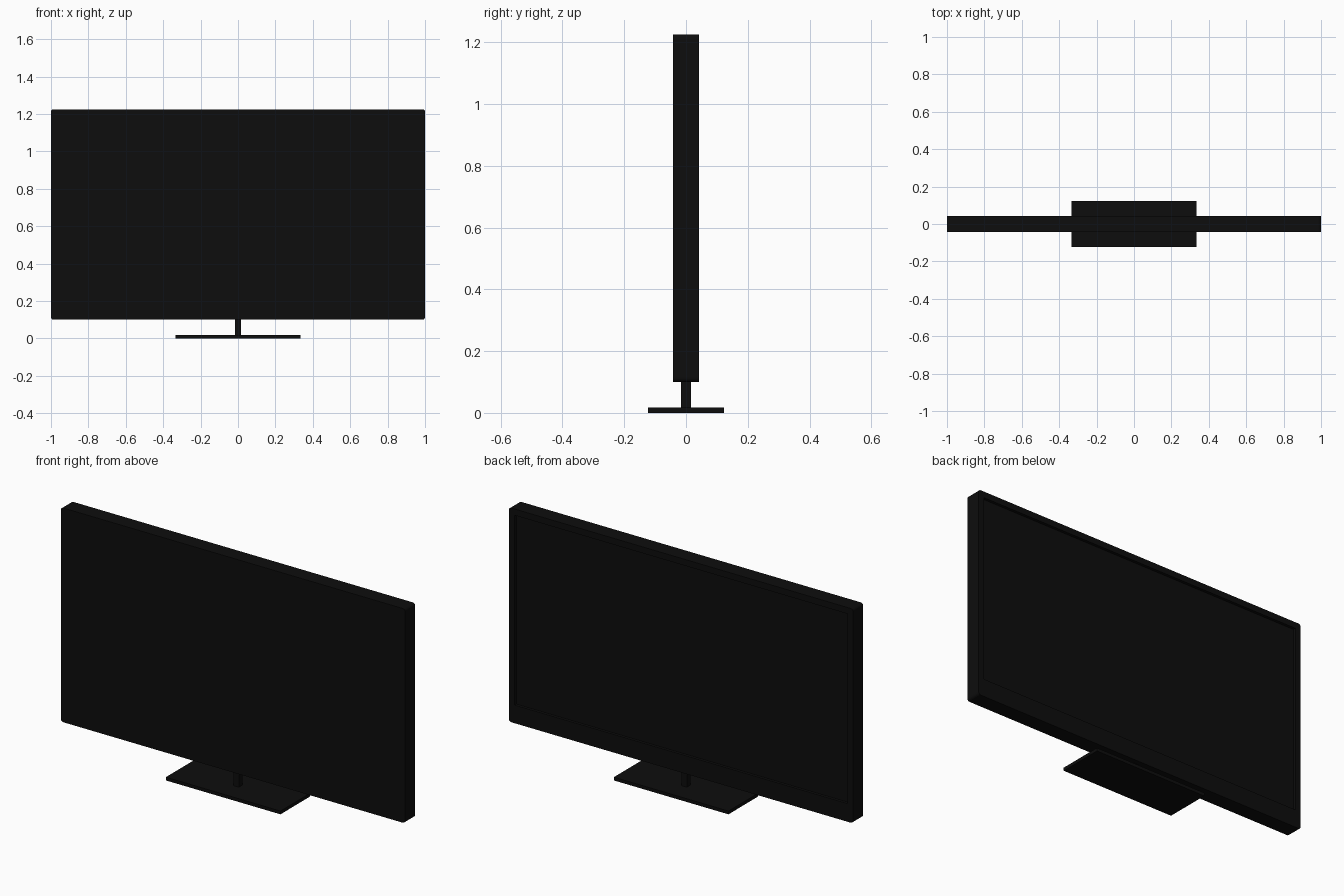
import bpy, bmesh
from mathutils import Matrix, Vector

if "Cube" in bpy.data.objects:
    bpy.data.objects.remove(bpy.data.objects["Cube"])

black = bpy.data.materials.new("black_plastic")
black.diffuse_color = (0.004, 0.004, 0.004, 1)
black.use_nodes = True
black.node_tree.nodes["Principled BSDF"].inputs["Base Color"].default_value = black.diffuse_color


def box(name, x, y, z):
    """Box from (min, max) ranges; returns the object."""
    bm = bmesh.new()
    size = [r[1] - r[0] for r in (x, y, z)]
    mid = Vector([(r[0] + r[1]) / 2 for r in (x, y, z)])
    bmesh.ops.create_cube(bm, size=1, matrix=Matrix.Translation(mid) @ Matrix.Diagonal((*size, 1)))
    mesh = bpy.data.meshes.new(name)
    bm.to_mesh(mesh)
    bm.free()
    mesh.materials.append(black)
    obj = bpy.data.objects.new(name, mesh)
    bpy.context.collection.objects.link(obj)
    return obj


# Cabinet: slab with rounded corners and a recessed panel on the +y side
cabinet = box("cabinet", (-1, 1), (-0.042, 0.042), (0.10, 1.225))
bm = bmesh.new()
bm.from_mesh(cabinet.data)
corners = [e for e in bm.edges if abs(e.verts[0].co.y - e.verts[1].co.y) > 0.01]
bmesh.ops.bevel(bm, geom=corners, offset=0.014, segments=4, profile=0.5, affect='EDGES')
bm.to_mesh(cabinet.data)
bm.free()

recess = box("recess_cutter", (-0.967, 0.967), (0.027, 0.1), (0.195, 1.192))
recess.hide_render = True
recess.hide_viewport = True
cut = cabinet.modifiers.new("recess", 'BOOLEAN')
cut.operation = 'DIFFERENCE'
cut.solver = 'EXACT'
cut.object = recess

# Stand
box("stand_neck", (-0.016, 0.016), (-0.016, 0.016), (0.015, 0.112))
box("stand_base", (-0.333, 0.333), (-0.123, 0.123), (0, 0.017))
